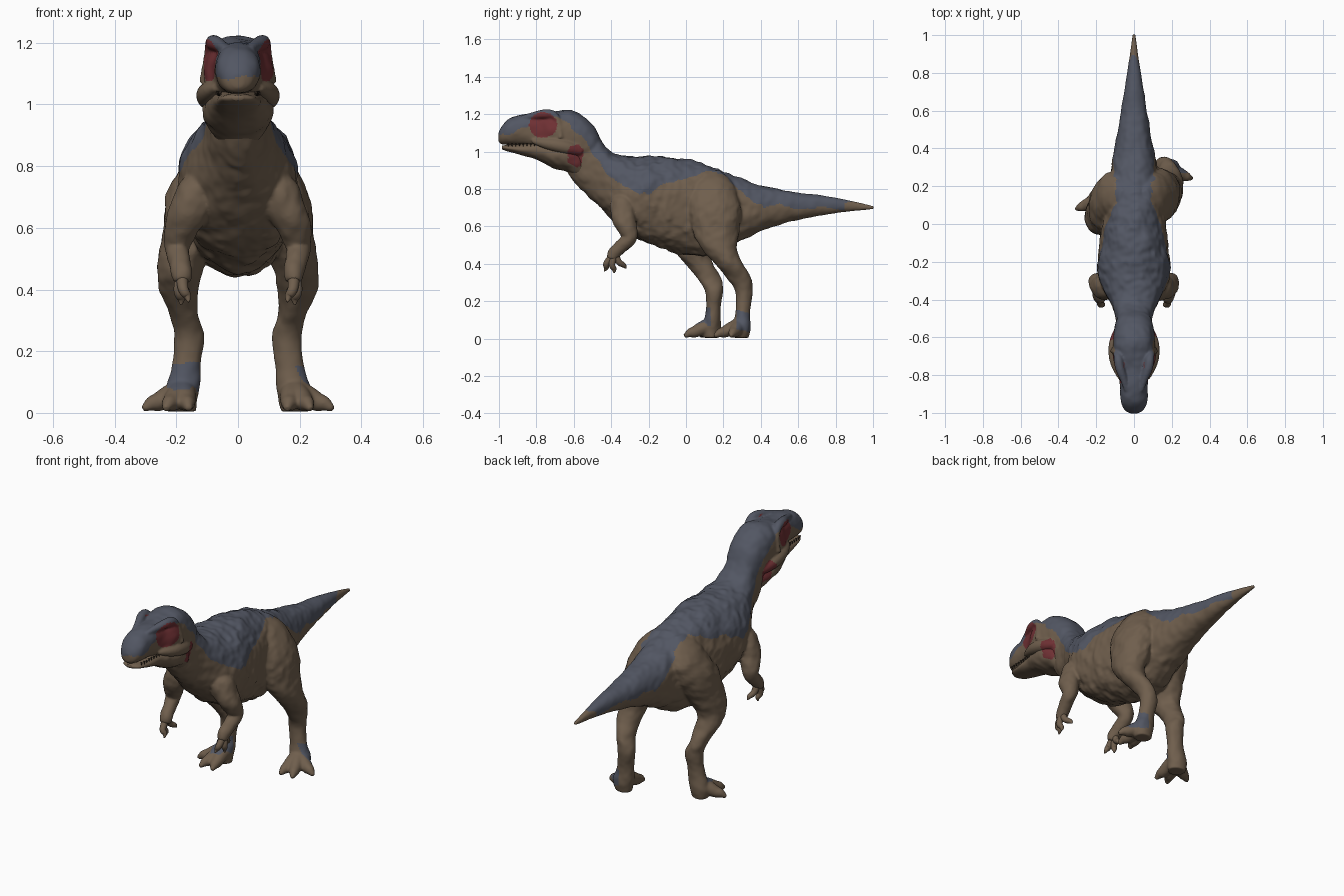
import bpy, bmesh, math
from mathutils import Vector, Matrix, noise

cube = bpy.data.objects.get("Cube")
if cube:
    bpy.data.objects.remove(cube, do_unlink=True)


def material(name, rgb):
    m = bpy.data.materials.new(name)
    m.use_nodes = True
    m.diffuse_color = (*rgb, 1)
    m.node_tree.nodes["Principled BSDF"].inputs["Base Color"].default_value = (*rgb, 1)
    return m


BROWN, BLUE, RED, DARK = range(4)
PALETTE = [material("brown_hide", (0.16, 0.113, 0.074)),
           material("slate_blue_back", (0.085, 0.094, 0.125)),
           material("dark_red_patch", (0.16, 0.03, 0.034)),
           material("dark_teeth", (0.05, 0.035, 0.025))]


def make_object(name, bm):
    bmesh.ops.recalc_face_normals(bm, faces=bm.faces)
    me = bpy.data.meshes.new(name)
    bm.to_mesh(me)
    bm.free()
    ob = bpy.data.objects.new(name, me)
    bpy.context.collection.objects.link(ob)
    return ob


def finish(name, bm, paint, mirror=False):
    """Turn a bmesh into a smooth, painted object."""
    for f in bm.faces:
        f.material_index = paint(f.calc_center_median()) if callable(paint) else paint
        f.smooth = True
    ob = make_object(name, bm)
    for m in PALETTE:
        ob.data.materials.append(m)
    if mirror:
        ob.modifiers.new("Mirror", "MIRROR").use_mirror_merge = False


def fuse(bm):
    """Melt overlapping shells into one skin."""
    ob = make_object("raw_shells", bm)
    remesh = ob.modifiers.new("Remesh", "REMESH")
    remesh.mode, remesh.voxel_size = "VOXEL", 0.0065
    smooth = ob.modifiers.new("Smooth", "SMOOTH")
    smooth.factor, smooth.iterations = 0.5, 4
    out = bmesh.new()
    out.from_mesh(ob.evaluated_get(bpy.context.evaluated_depsgraph_get()).to_mesh())
    bpy.data.objects.remove(ob, do_unlink=True)
    return out


def smooth_path(stations, sub):
    """Catmull-Rom through stations of any width."""
    s = [Vector(p) for p in stations]
    s = [s[0]] + s + [s[-1]]
    out = []
    for a, b, c, d in zip(s, s[1:], s[2:], s[3:]):
        for i in range(sub):
            t = i / sub
            out.append(0.5 * (2 * b + (c - a) * t + (2 * a - 5 * b + 4 * c - d) * t ** 2
                              + (3 * b - a - 3 * c + d) * t ** 3))
    return out + [s[-1]]


def loft(bm, rings, bump=0.0):
    """Skin a list of closed rings and cap both ends; bump is relative to radius."""
    loops = []
    for ring in rings:
        mid = sum(ring, Vector()) / len(ring)
        loops.append([bm.verts.new(p + (p - mid) * bump
                                   * (noise.noise(p * 14) + 0.8 * noise.noise(p * 32)))
                      for p in ring])
    n = len(loops[0])
    for lo, hi in zip(loops, loops[1:]):
        for i in range(n):
            bm.faces.new((lo[i], lo[(i + 1) % n], hi[(i + 1) % n], hi[i]))
    bm.faces.new(loops[0])
    bm.faces.new(loops[-1])


def oval(n, power=1.0):
    for i in range(n):
        a = math.tau * i / n
        s, c = math.sin(a), math.cos(a)
        yield (math.copysign(abs(s) ** power, s), math.copysign(abs(c) ** power, c))


def trunk(bm, stations, power, bump):
    """Loft along y; stations are (y, top, bottom, half width)."""
    rings = []
    for y, top, low, w in smooth_path(stations, 10):
        rings.append([Vector((w * s, y, (top + low) / 2 + (top - low) / 2 * c))
                      for s, c in oval(64, power)])
    loft(bm, rings, bump)


def tube(bm, points, side=1, n=16, bump=0.0):
    """Round tube through (x, y, z, radius) points, on either side."""
    pts = smooth_path([(side * x, y, z, r) for x, y, z, r in points], 6)
    rings = []
    for i, p in enumerate(pts):
        t = (pts[min(i + 1, len(pts) - 1)] - pts[max(i - 1, 0)]).to_3d().normalized()
        u = t.cross(Vector((1, 0, 0))).normalized()
        v = t.cross(u)
        rings.append([p.to_3d() + (u * c + v * s) * p[3] for s, c in oval(n)])
    loft(bm, rings, bump)


def column(stations, y, k):
    """Linear lookup of column k at position y."""
    for a, b in zip(stations, stations[1:]):
        if b[0] <= y <= a[0]:
            return b[k] + (a[k] - b[k]) * (y - b[0]) / (a[0] - b[0])
    return stations[-1][k]


# Body with neck and tail: y, top, bottom, half width
BODY = [(1.004, .709, .691, .008), (.88, .737, .68, .024), (.75, .762, .662, .045),
        (.6, .78, .635, .068), (.47, .805, .60, .09), (.35, .835, .55, .113),
        (.25, .875, .50, .13), (.15, .915, .455, .15), (.05, .945, .44, .165),
        (-.05, .965, .46, .175), (-.15, .972, .495, .187), (-.25, .97, .53, .192),
        (-.33, .975, .585, .172), (-.41, 1.01, .65, .13), (-.48, 1.10, .72, .10),
        (-.55, 1.17, .785, .09), (-.62, 1.19, .87, .08), (-.67, 1.15, .95, .06)]
SKULL = [(-.45, 1.05, .94, .05), (-.49, 1.13, .93, .085), (-.55, 1.19, .93, .103),
         (-.62, 1.222, .95, .11), (-.69, 1.215, .97, .113), (-.74, 1.205, .99, .105),
         (-.79, 1.20, 1.01, .082), (-.86, 1.20, 1.03, .073), (-.94, 1.178, 1.035, .069),
         (-.985, 1.135, 1.04, .05), (-1.003, 1.10, 1.055, .018)]

# Lower edge of the blue back: y, z
EDGE = [(1.1, .76), (.9, .735), (.8, .715), (.7, .71), (.6, .69), (.5, .705), (.42, .695),
        (.35, .735), (.28, .78), (.22, .87), (.13, .905), (.05, .88), (0, .85), (-.1, .825),
        (-.16, .79), (-.25, .775), (-.3, .80), (-.36, .83), (-.42, .87), (-.48, .96),
        (-.54, 1.06), (-.62, 1.14), (-.7, 1.18), (-.78, 1.18), (-.86, 1.125), (-1, 1.085)]


def hide_paint(c):
    """Blue back, red eye and neck patches, blue ankle marks, brown elsewhere."""
    wave = 0.025 * noise.noise(c * 9) + 0.012 * noise.noise(c * 30)
    if math.hypot(c.y + 0.588, (c.z - 0.985) * 0.75) < 0.041 + wave and abs(c.x) > 0.04:
        return RED
    if math.hypot((c.y + 0.765) / 0.074, (c.z - 1.142) / 0.068) < 1 + 3 * wave and abs(c.x) > 0.052:
        return RED
    if c.x < 0:
        ankle = 0.08 < c.z + wave < 0.17 and c.y < 0.132
    else:
        ankle = 0.05 < c.z + wave < 0.13 and c.y > 0.27 and c.x > 0.185
    top = column(BODY, c.y, 1)
    spine = abs(c.x) < 0.09 + wave and -0.4 < c.y < 0.85 and c.z > top - 0.06
    return BLUE if ankle or spine or c.z > column(EDGE, c.y, 1) + wave else BROWN


skin = bmesh.new()
trunk(skin, BODY, 0.92, 0.05)
trunk(skin, SKULL, 0.85, 0.04)

# Legs: x, y, z, half width, half depth; the -x leg steps forward
LEG = [(.06, .14, .90, .02, .04), (.085, .14, .83, .08, .11), (.13, .15, .70, .103, .145),
       (.155, .16, .58, .092, .127), (.185, .18, .48, .076, .096), (.192, .23, .40, .064, .073),
       (.177, .285, .32, .046, .064), (.158, .31, .25, .048, .047), (.168, .305, .15, .047, .039),
       (.185, .298, .06, .057, .048), (.185, .295, .004, .046, .043)]
TOES = [(-.02, -.135), (.055, -.135), (.125, -.05)]
for side in (1, -1):
    def step(z):
        return 0 if side > 0 else 0.16 * min(1, max(0, (0.78 - z) / 0.34))
    loft(skin, [[Vector((side * (x + rx * s), y - step(z) + ry * c, max(z, 0)))
                 for s, c in oval(32)] for x, y, z, rx, ry in smooth_path(LEG, 8)], 0.07)
    for dx, dy in TOES:
        tube(skin, [(.18 + dx * t, .29 + dy * t - step(0), z, r) for t, z, r in
                    ((0, .07, .045), (.35, .052, .038), (.62, .036, .031), (.8, .03, .025),
                     (.92, .021, .017), (1.03, .013, .01))], side)
    # Arm, flared crest over the eye, and cheek
    tube(skin, [(.09, -.32, .76, .05), (.13, -.335, .71, .068), (.163, -.335, .65, .063),
                (.19, -.31, .58, .05), (.198, -.305, .535, .04), (.19, -.345, .495, .035),
                (.182, -.385, .455, .034), (.18, -.397, .425, .026)], side, 24, 0.1)
    tube(skin, [(.04, -.88, 1.18, .012), (.055, -.82, 1.19, .02), (.076, -.76, 1.2, .025),
                (.084, -.71, 1.195, .023), (.095, -.68, 1.15, .017), (.112, -.67, 1.07, .015)], side)
    tube(skin, [(.07, -.82, 1.055, .012), (.088, -.76, 1.045, .027), (.099, -.7, 1.035, .035),
                (.096, -.63, 1.02, .036), (.08, -.56, 1.0, .025)], side)
finish("body", fuse(skin), hide_paint)

# Lower jaw
JAW = [(-.50, .98, .85, .05), (-.57, 1.03, .855, .09), (-.64, 1.06, .892, .113),
       (-.71, 1.06, .912, .108), (-.80, 1.055, .957, .082), (-.90, 1.04, .986, .066),
       (-.96, 1.035, 1.003, .05), (-.985, 1.03, 1.013, .018)]
bm = bmesh.new()
trunk(bm, JAW, 1.0, 0.04)
finish("lower_jaw", bm, hide_paint)

# Small teeth along the mouth
bm = bmesh.new()
for i in range(9):
    y = -0.95 + 0.02 * i
    x = column(SKULL, y, 3) * 0.86
    bmesh.ops.create_cone(bm, cap_ends=True, segments=6, radius1=0.001, radius2=0.005, depth=0.016,
                          matrix=Matrix.Translation((x, y, 1.036)))
finish("teeth", bm, DARK, mirror=True)

# Three fingers on each hand
bm = bmesh.new()
for x, y, z in ((.16, -.437, .36), (.185, -.385, .35), (.165, -.32, .375)):
    start, tip = Vector((.182, -.382, .455)), Vector((x, y, z))
    bend = start.lerp(tip, 0.55) + Vector((.008, -.012, 0))
    tube(bm, [(*start, .02), (*bend, .017), (*start.lerp(tip, .8), .013), (*tip, .003)])
finish("fingers", bm, BROWN, mirror=True)
